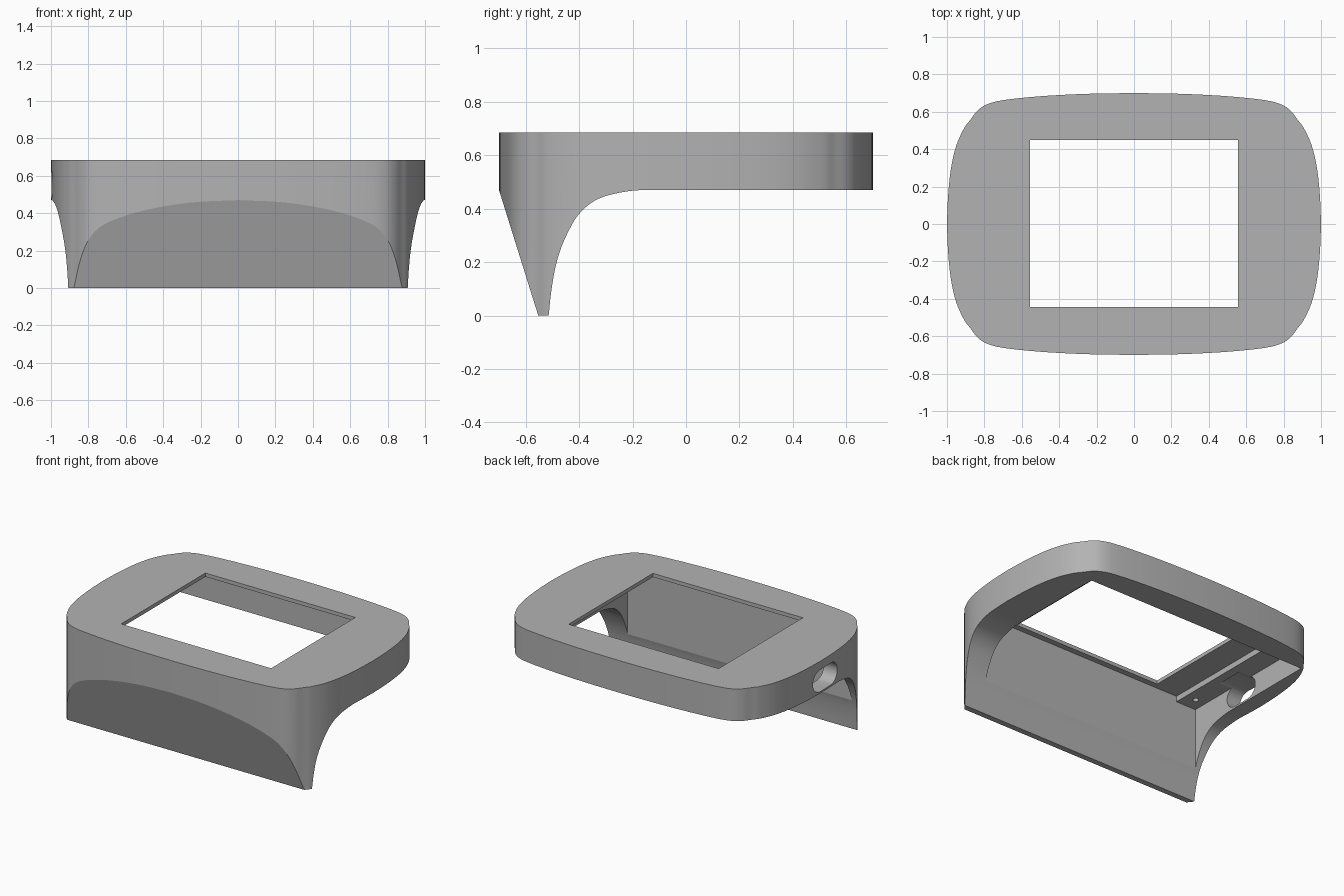
import bpy, bmesh, math
from mathutils import Vector

cube = bpy.data.objects.get("Cube")
if cube:
    bpy.data.objects.remove(cube, do_unlink=True)

grey = bpy.data.materials.new("plain grey")
grey.use_nodes = True
colour = (0.45, 0.45, 0.45, 1)
grey.diffuse_color = colour
grey.node_tree.nodes["Principled BSDF"].inputs["Base Color"].default_value = colour


def smooth_path(points, steps):
    """Catmull-Rom curve through open points, including both ends."""
    p = [Vector(q) for q in points]
    p = [2 * p[0] - p[1]] + p + [2 * p[-1] - p[-2]]
    out = []
    for a, b, c, d in zip(p, p[1:], p[2:], p[3:]):
        for i in range(steps):
            t = i / steps
            out.append(0.5 * (2 * b + (c - a) * t + (2 * a - 5 * b + 4 * c - d) * t ** 2
                              + (3 * b - a - 3 * c + d) * t ** 3))
    return out + [p[-2]]


def prism(name, outline, start, end, axis="z"):
    """Extrude an outline along z (points are x, y) or x (points are y, z)."""
    bm = bmesh.new()
    place = (lambda u, v: (u, v, start)) if axis == "z" else (lambda u, v: (start, u, v))
    face = bm.faces.new([bm.verts.new(place(u, v)) for u, v in outline])
    step = Vector((0, 0, end - start)) if axis == "z" else Vector((end - start, 0, 0))
    ext = bmesh.ops.extrude_face_region(bm, geom=[face])
    bmesh.ops.translate(bm, vec=step,
                        verts=[g for g in ext["geom"] if isinstance(g, bmesh.types.BMVert)])
    bmesh.ops.recalc_face_normals(bm, faces=bm.faces)
    mesh = bpy.data.meshes.new(name)
    bm.to_mesh(mesh)
    bm.free()
    mesh.materials.append(grey)
    obj = bpy.data.objects.new(name, mesh)
    bpy.context.collection.objects.link(obj)
    return obj


def rect(x0, x1, y0, y1):
    return [(x0, y0), (x1, y0), (x1, y1), (x0, y1)]


def slot(cu, cv, half, r, n=16):
    """Rounded slot, or a circle when half is zero."""
    pts = []
    for side in (1, -1):
        for i in range(n + (half > 0)):
            a = math.pi * i / n - side * math.pi / 2
            pts.append((cu + side * half + r * math.cos(a), cv + r * math.sin(a)))
    return pts


def cut(body, cutter, operation="DIFFERENCE"):
    mod = body.modifiers.new(cutter.name, "BOOLEAN")
    mod.operation, mod.solver, mod.object = operation, "EXACT", cutter
    bpy.context.view_layer.objects.active = body
    bpy.ops.object.modifier_apply(modifier=mod.name)
    bpy.data.objects.remove(cutter, do_unlink=True)


# Rounded plan outline, mirrored from one quarter
quarter = smooth_path([(1, 0), (.994, .15), (.978, .3), (.95, .42), (.908, .513),
                       (.875, .557), (.84, .603), (.79, .638), (.7, .662), (.5, .683),
                       (.25, .696), (0, .7)], 5)
quarter = [(max(0, p.x), max(0, p.y)) for p in quarter]
half = quarter + [(-x, y) for x, y in quarter[-2::-1]]
outline = half + [(x, -y) for x, y in half[-2:0:-1]]
housing = prism("housing", outline, 0, .685)

# Side profile: sloping front and swept underside
sweep = smooth_path([(-.514, 0), (-.503, .1), (-.484, .2), (-.452, .29), (-.4, .38),
                     (-.325, .438), (-.21, .466), (-.1, .47)], 6)
profile = [(p.x, p.y) for p in sweep] + [(.9, .47), (.9, .9), (-.9, .9),
                                        (-.9, .47), (-.7, .47), (-.553, 0)]
cut(housing, prism("side_profile", profile, -1.2, 1.2, "x"), "INTERSECT")

# Inner cavity, with a lower ceiling and a thin wall beside the port
cut(housing, prism("main_cavity", rect(-.74, .77, -.482, .515), -.2, .66))
cut(housing, prism("port_bay", rect(-.89, -.7, -.482, .515), -.2, .622))

# Display window, side port and two small screw holes
cut(housing, prism("window", rect(-.555, .555, -.443, .448), .5, .9))
cut(housing, prism("side_port", slot(-.05, .555, .06, .073), -1.2, -.8, "x"))
for y in (-.39, .42):
    cut(housing, prism("screw_hole", slot(-.815, y, 0, .018, 8), .55, .66))

bpy.ops.object.select_all(action="DESELECT")
housing.select_set(True)
bpy.context.view_layer.objects.active = housing
bpy.ops.object.shade_smooth_by_angle(angle=math.radians(15))
